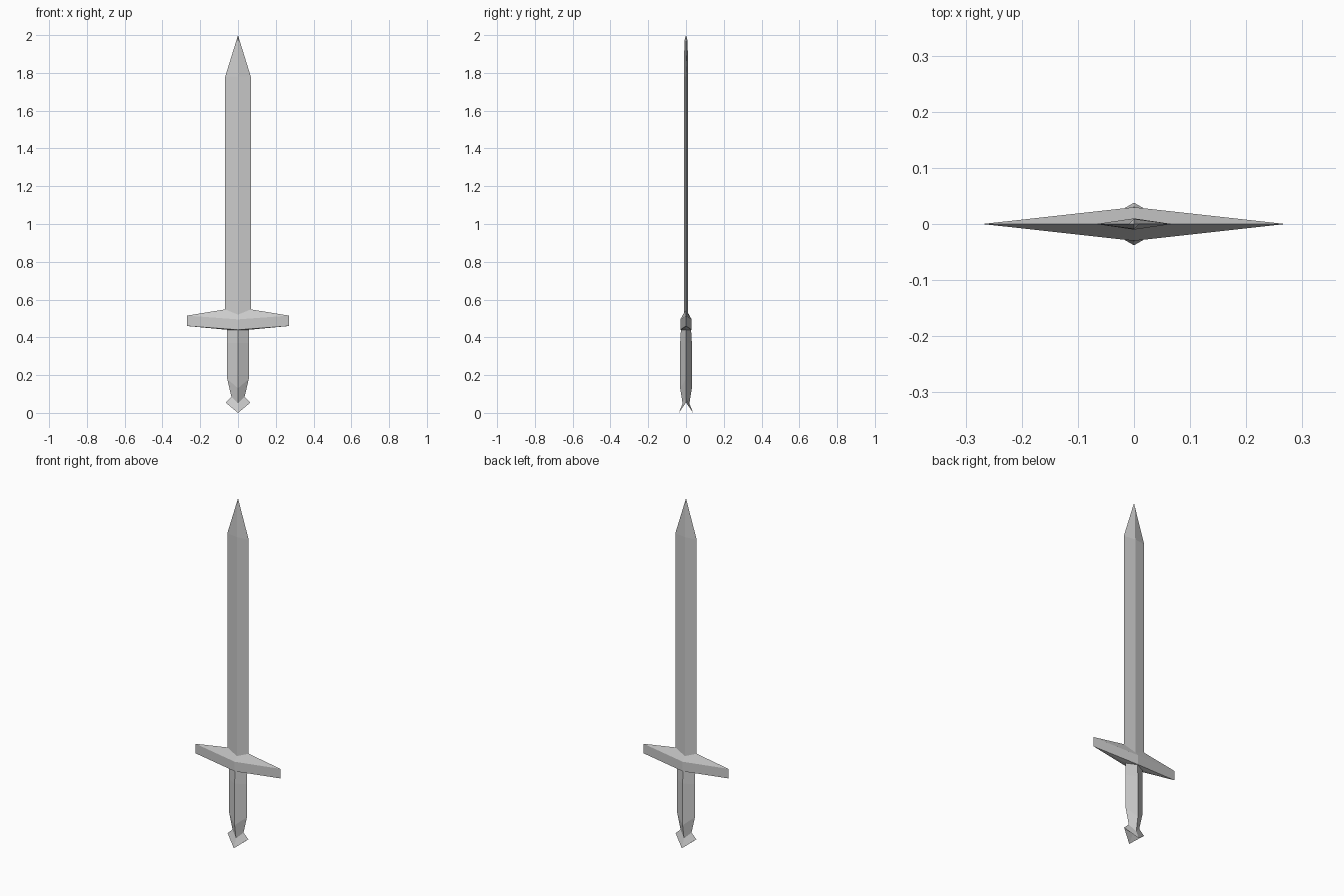
import bpy, bmesh

if "Cube" in bpy.data.objects:
    bpy.data.objects.remove(bpy.data.objects["Cube"])


def loft(name, rings, cap_start=False):
    """Skin four-point diamond rings: (half x, z at sides, half y, z at ridges)."""
    bm = bmesh.new()
    loops = []
    for hx, zx, hy, zy in rings:
        pts = [(hx, 0, zx), (0, hy, zy), (-hx, 0, zx), (0, -hy, zy)]
        loops.append([bm.verts.new(p) for p in pts])
    for a, b in zip(loops, loops[1:]):
        for i in range(4):
            j = (i + 1) % 4
            bm.faces.new((a[i], a[j], b[j], b[i]))
    if cap_start:
        bm.faces.new(loops[0][::-1])
    # zero-size rings collapse to a point
    bmesh.ops.remove_doubles(bm, verts=bm.verts, dist=1e-5)
    bmesh.ops.recalc_face_normals(bm, faces=bm.faces)
    mesh = bpy.data.meshes.new(name)
    bm.to_mesh(mesh)
    bm.free()
    obj = bpy.data.objects.new(name, mesh)
    bpy.context.collection.objects.link(obj)
    return obj


# Blade: thin diamond section, ridge running almost to the tip
loft("blade", [(0.068, 0.548, 0.010, 0.520),
               (0.068, 1.78, 0.010, 1.78),
               (0.009, 1.97, 0.009, 1.97),
               (0, 2.0, 0, 2.0)])

# Crossguard: long diamond in plan, rising to the blade edges
loft("crossguard", [(0.057, 0.44, 0.027, 0.44),
                    (0.27, 0.46, 0.030, 0.44),
                    (0.27, 0.515, 0.030, 0.495),
                    (0.068, 0.548, 0.010, 0.520)])

# Grip: diamond section tapering into the pommel
loft("grip", [(0.057, 0.44, 0.027, 0.44),
              (0.057, 0.37, 0.031, 0.37),
              (0.057, 0.18, 0.031, 0.13),
              (0.035, 0.085, 0.018, 0.05)])

# Pommel: flared with two downward prongs and a hollow underside
loft("pommel", [(0.035, 0.085, 0.018, 0.05),
                (0.066, 0.055, 0.038, 0.0),
                (0, 0.06, 0, 0.06)])
